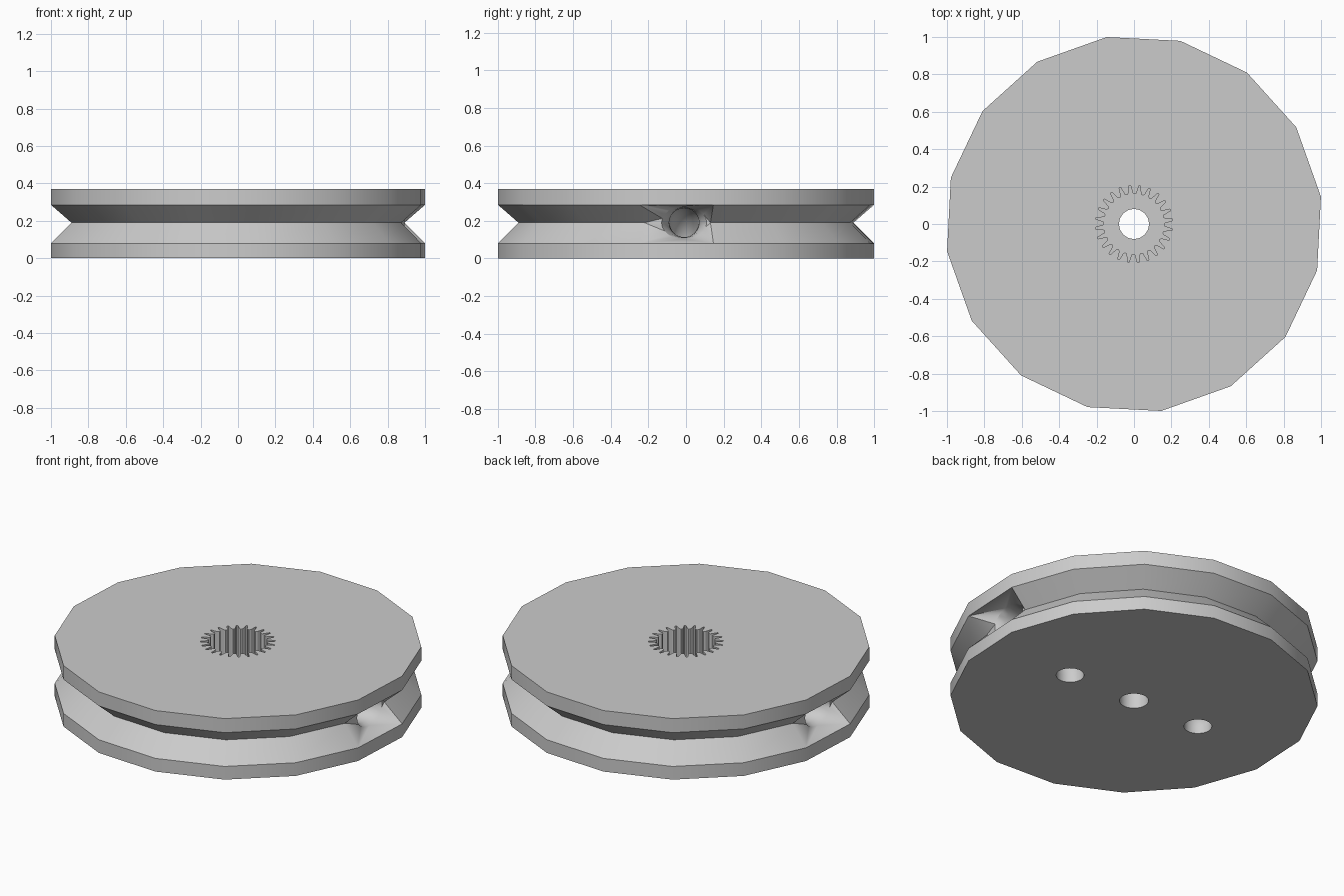
import bpy, bmesh, math
from mathutils import Matrix, Vector

if "Cube" in bpy.data.objects:
    bpy.data.objects.remove(bpy.data.objects["Cube"])

SIDES = 16
PHASE = math.radians(8.3)
HEIGHT = 0.37
PROFILE = [(1.01, 0), (1.01, 0.08), (0.9, 0.19), (1.01, 0.285), (1.01, HEIGHT)]
TEETH = 24
ROUND = 24

bm = bmesh.new()


def ring(count, z, radius, phase=0.0):
    """Horizontal ring; radius is a number or a function of the index."""
    verts = []
    for i in range(count):
        a = phase + math.tau * i / count
        r = radius(i) if callable(radius) else radius
        verts.append(bm.verts.new((r * math.cos(a), r * math.sin(a), z)))
    return verts


def loft(a, b, skip=()):
    n = len(a)
    for i in range(n):
        if i not in skip:
            j = (i + 1) % n
            bm.faces.new((a[i], a[j], b[j], b[i]))


def loop_edges(verts):
    out = []
    for i, v in enumerate(verts):
        w = verts[(i + 1) % len(verts)]
        out.append(bm.edges.get((v, w)) or bm.edges.new((v, w)))
    return out


def fill(*loops):
    """Flat face bounded by an outer loop and any holes."""
    edges = [e for l in loops for e in loop_edges(l)]
    bmesh.ops.triangle_fill(bm, use_beauty=True, use_dissolve=False, edges=edges,
                            normal=(0, 0, 1))


def cord_tube(turn, corners):
    """Flared mouth in the groove, leading through a bend to the underside."""
    stations = [(0.89, 0.19, 0.12, 0.088, 0), (0.85, 0.19, 0.095, 0.08, 0),
                (0.79, 0.19, 0.08, 0.077, 0)]
    for k in range(9):
        p = math.radians(90) * k / 8
        stations.append((0.6 - 0.15 * math.sin(p), 0.04 + 0.15 * math.cos(p),
                         0.077, 0.077, p))
    stations.append((0.45, 0, 0.077, 0.077, math.radians(90)))
    rot = Matrix.Rotation(turn, 4, 'Z')
    rings = []
    for x, z, ry, rn, p in stations:
        loop = []
        for i in range(ROUND):
            a = math.tau * i / ROUND
            n = rn * math.sin(a)
            co = Vector((x - n * math.sin(p), ry * math.cos(a) - 0.01, z + n * math.cos(p)))
            loop.append(bm.verts.new(rot @ co))
        rings.append(loop)
    for a, b in zip(rings, rings[1:]):
        loft(a, b)

    # Fan the groove corners onto the mouth
    back = rot.inverted()
    local = [back @ c.co for c in corners]
    angles = [math.atan2((c.z - 0.19) / 0.1, (c.y + 0.01) / 0.17) for c in local]

    def nearest(i):
        a = math.tau * i / ROUND
        return min(range(len(corners)), key=lambda k: 1 - math.cos(a - angles[k]))

    mouth = rings[0]
    for i in range(ROUND):
        j = (i + 1) % ROUND
        c, d = nearest(i), nearest(j)
        bm.faces.new((mouth[i], mouth[j], corners[c]))
        if c != d:
            bm.faces.new((mouth[j], corners[d], corners[c]))
    return rings[-1]


# Grooved rim, open where the two cord mouths sit
rims = [ring(SIDES, z, r, PHASE) for r, z in PROFILE]
gaps = (SIDES - 1, SIDES // 2 - 1)
for k in range(len(rims) - 1):
    loft(rims[k], rims[k + 1], gaps if k in (1, 2) else ())

# Cord tubes, one on each side
cord_holes = []
for gap, turn in zip(gaps, (0, math.pi)):
    a, b = gap, (gap + 1) % SIDES
    low, mid, high = rims[1:4]
    cord_holes.append(cord_tube(turn, [low[a], low[b], mid[b], high[b], high[a], mid[a]]))

# Toothed socket and centre bore
def tooth(i):
    return (0.16, 0.167, 0.207, 0.207, 0.167, 0.16)[i % 6]


socket_top = ring(TEETH * 6, HEIGHT, tooth)
socket_floor = ring(TEETH * 6, 0.15, tooth)
loft(socket_top, socket_floor)
bore_top = ring(32, 0.15, 0.08)
bore_bottom = ring(32, 0, 0.08)
loft(bore_top, bore_bottom)

# Flat surfaces
fill(rims[-1], socket_top)
fill(socket_floor, bore_top)
fill(rims[0], bore_bottom, *cord_holes)
bmesh.ops.recalc_face_normals(bm, faces=bm.faces)

mesh = bpy.data.meshes.new("pulley_wheel")
bm.to_mesh(mesh)
bm.free()
pulley = bpy.data.objects.new("pulley_wheel", mesh)
bpy.context.collection.objects.link(pulley)

# Plain grey
grey = bpy.data.materials.new("light_grey")
grey.use_nodes = True
colour = (0.6, 0.6, 0.6, 1)
grey.diffuse_color = colour
grey.node_tree.nodes["Principled BSDF"].inputs["Base Color"].default_value = colour
mesh.materials.append(grey)

bpy.ops.object.select_all(action='DESELECT')
pulley.select_set(True)
bpy.context.view_layer.objects.active = pulley
bpy.ops.object.shade_smooth_by_angle(angle=math.radians(30))
